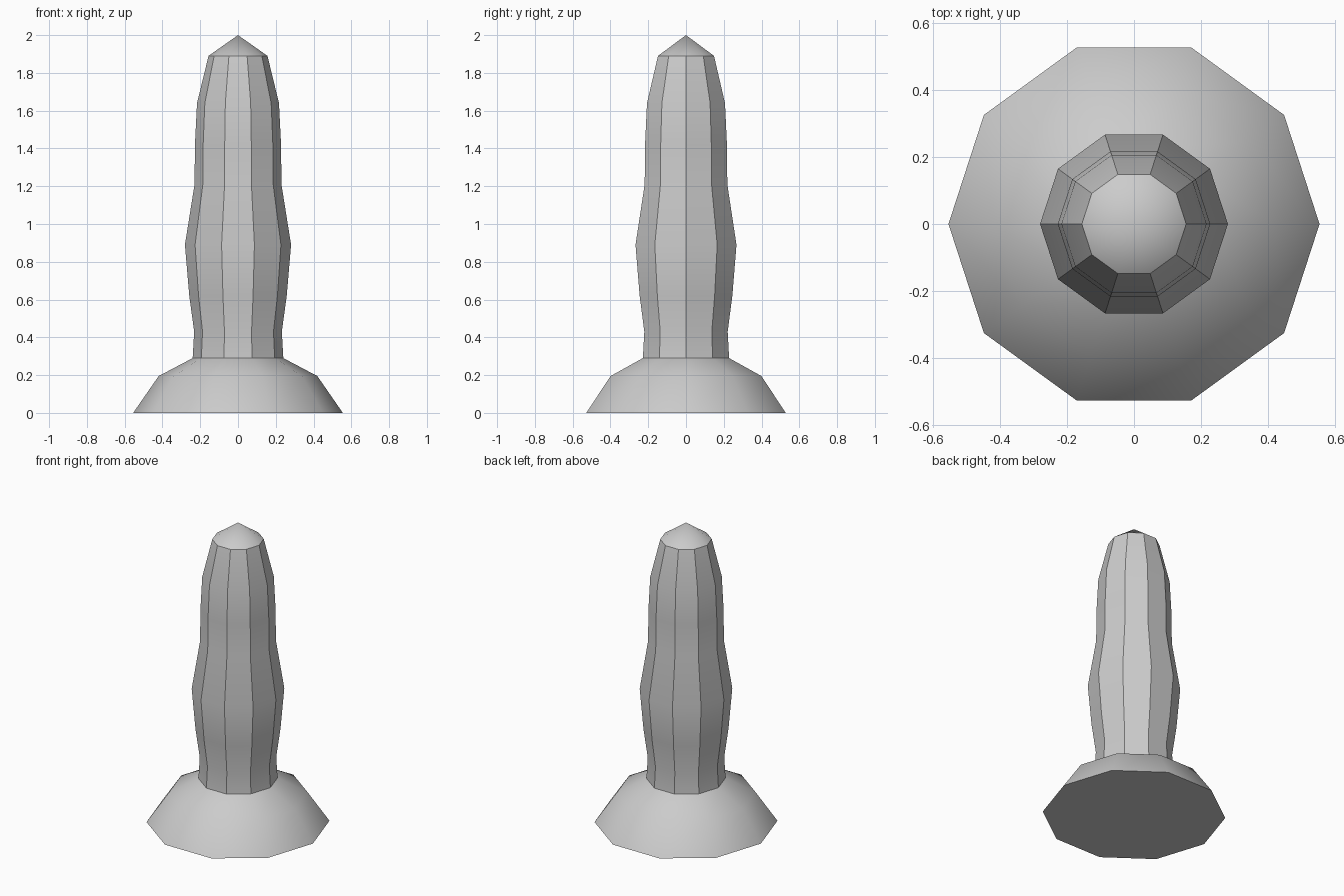
import bpy
import bmesh
from math import cos, sin, tau, radians

cube = bpy.data.objects.get("Cube")
if cube:
    bpy.data.objects.remove(cube, do_unlink=True)

SIDES = 10

grey = bpy.data.materials.new("light_grey")
grey.use_nodes = True
colour = (0.6, 0.6, 0.6, 1)
grey.diffuse_color = colour
grey.node_tree.nodes["Principled BSDF"].inputs["Base Color"].default_value = colour

# Outline as (radius, height), from the floor to the point
foot = [(0.555, 0), (0.42, 0.195), (0.24, 0.29)]
column = [(0.232, 0.43), (0.258, 0.62), (0.281, 0.89), (0.23, 1.21),
          (0.228, 1.42), (0.217, 1.64), (0.156, 1.89)]
tip_height = 2.0


def ring(bm, radius, z):
    return [bm.verts.new((radius * cos(tau * i / SIDES), radius * sin(tau * i / SIDES), z))
            for i in range(SIDES)]


# Ten-sided turned post: flared foot, waisted column, pointed tip
bm = bmesh.new()
rings = [ring(bm, r, z) for r, z in foot + column]
bm.faces.new(rings[0][::-1])
for low, high in zip(rings, rings[1:]):
    for i in range(SIDES):
        j = (i + 1) % SIDES
        bm.faces.new((low[i], low[j], high[j], high[i]))
tip = bm.verts.new((0, 0, tip_height))
for i in range(SIDES):
    bm.faces.new((rings[-1][i], rings[-1][(i + 1) % SIDES], tip))

mesh = bpy.data.meshes.new("turned_post")
bm.to_mesh(mesh)
bm.free()
mesh.materials.append(grey)
post = bpy.data.objects.new("turned_post", mesh)
bpy.context.collection.objects.link(post)

# Smooth along the height, crisp between the column's sides
bpy.ops.object.select_all(action="DESELECT")
post.select_set(True)
bpy.context.view_layer.objects.active = post
bpy.ops.object.shade_smooth_by_angle(angle=radians(30))
